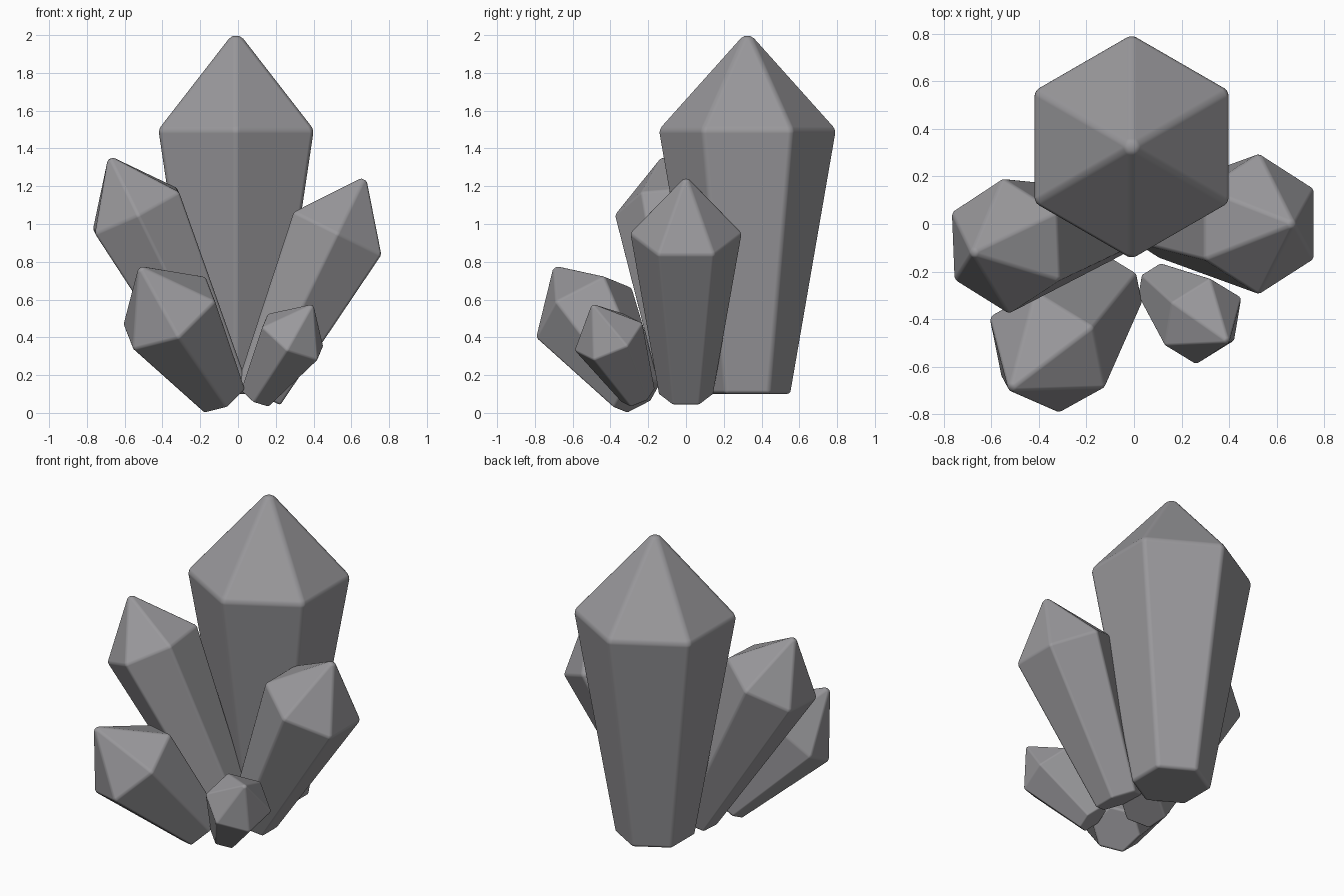
import bpy
import bmesh
from math import cos, sin, pi
from mathutils import Vector, Matrix

cube = bpy.data.objects.get("Cube")
if cube:
    bpy.data.objects.remove(cube, do_unlink=True)

# Single stone colour
stone = bpy.data.materials.new("grey_crystal")
stone.use_nodes = True
colour = (0.32, 0.315, 0.33, 1)
stone.diffuse_color = colour
stone.node_tree.nodes["Principled BSDF"].inputs["Base Color"].default_value = colour


def crystal(name, shoulder, axis, corner, radius, shaft, cap):
    """Six-sided shaft widening to a shoulder, closed by a pointed cap."""
    bm = bmesh.new()
    rings = []
    for r, z in ((radius * 0.49, -shaft), (radius, 0)):
        rings.append([bm.verts.new((r * cos(i * pi / 3), r * sin(i * pi / 3), z))
                      for i in range(6)])
    low, high = rings
    tip = bm.verts.new((0, 0, cap))
    bm.faces.new(low[::-1])
    for i in range(6):
        j = (i + 1) % 6
        bm.faces.new((low[i], low[j], high[j], high[i]))
        bm.faces.new((high[i], high[j], tip))
    for face in bm.faces:
        face.smooth = True
    mesh = bpy.data.meshes.new(name)
    bm.to_mesh(mesh)
    bm.free()
    mesh.materials.append(stone)

    # Lean along the axis, with one edge turned toward the corner direction
    z = Vector(axis).normalized()
    y = z.cross(Vector(corner)).normalized()
    x = y.cross(z)
    turn = Matrix((x, y, z)).transposed().to_4x4()
    obj = bpy.data.objects.new(name, mesh)
    obj.matrix_world = Matrix.Translation(shoulder) @ turn
    bpy.context.collection.objects.link(obj)

    # Softly worn edges
    bevel = obj.modifiers.new("worn_edges", "BEVEL")
    bevel.width = radius * 0.043
    bevel.segments = 3
    bevel.limit_method = "NONE"
    bevel.harden_normals = True


crystal("main_crystal", (-0.01, 0.325, 1.5), (0, 0, 1), (0, 1, 0), 0.475, 1.4, 0.53)
crystal("left_crystal", (0.527, 0, 0.95), (0.44, 0, 0.9), (0, 1, 0), 0.298, 0.95, 0.34)
crystal("right_crystal", (-0.54, -0.093, 1.07), (-0.44, -0.09, 0.89), (0, 1, 0),
        0.287, 1.08, 0.33)
crystal("front_right_crystal", (-0.365, -0.54, 0.53), (-0.477, -0.477, 0.739),
        (0.24, -0.147, 0.06), 0.292, 0.593, 0.34)
crystal("front_left_crystal", (0.29, -0.41, 0.403), (0.486, -0.394, 0.78),
        (-0.03, -0.18, -0.072), 0.197, 0.4, 0.225)
